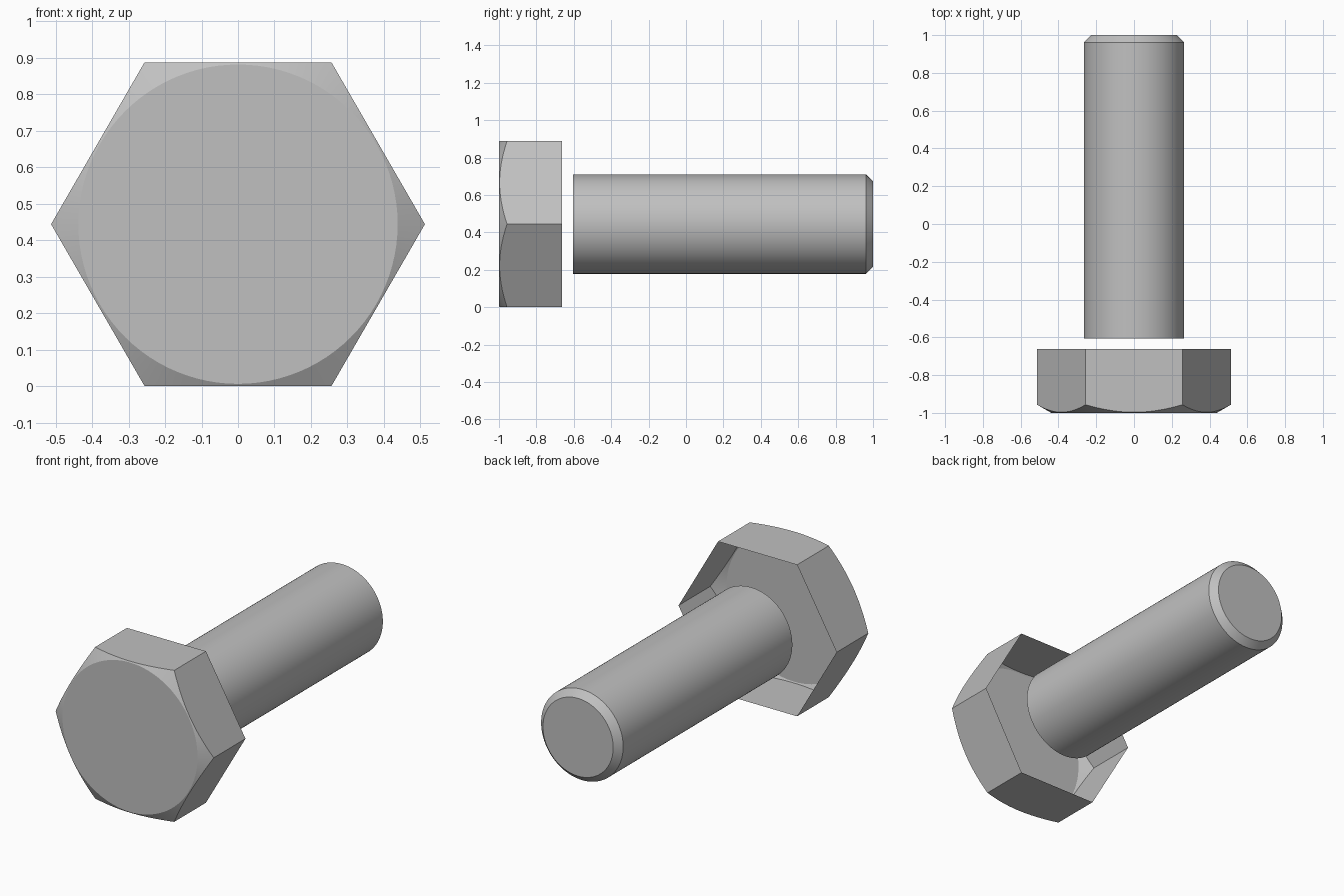
import bpy, bmesh, math

if "Cube" in bpy.data.objects:
    bpy.data.objects.remove(bpy.data.objects["Cube"])

CZ = 0.444           # height of the bolt axis
APOTHEM = 0.444      # half width across the flats
N = 96               # segments round the axis (multiple of 6)

steel = bpy.data.materials.new("steel grey")
steel.diffuse_color = (0.53, 0.53, 0.53, 1)
steel.use_nodes = True
steel.node_tree.nodes["Principled BSDF"].inputs["Base Color"].default_value = steel.diffuse_color


def ring(bm, radius, y):
    """Ring round the y axis; radius and y are functions of the angle."""
    angles = [2 * math.pi * i / N for i in range(N)]
    return [bm.verts.new((radius(a) * math.cos(a), y(a), CZ + radius(a) * math.sin(a)))
            for a in angles]


def bridge(bm, front, back):
    for i in range(N):
        j = (i + 1) % N
        bm.faces.new((front[i], back[i], back[j], front[j]))


def finish(bm, name):
    mesh = bpy.data.meshes.new(name)
    bm.to_mesh(mesh)
    bm.free()
    mesh.materials.append(steel)
    obj = bpy.data.objects.new(name, mesh)
    bpy.context.collection.objects.link(obj)
    bpy.ops.object.select_all(action='DESELECT')
    obj.select_set(True)
    bpy.context.view_layer.objects.active = obj
    bpy.ops.object.shade_smooth_by_angle(angle=math.radians(25))


# Hexagonal head: round front face, conical chamfer, flat sides, open back
FACE_R = 0.438


def hex_radius(a):
    return APOTHEM / math.cos(a % (math.pi / 3) - math.pi / 6)


bm = bmesh.new()
face = ring(bm, lambda a: FACE_R, lambda a: -1)
rim = ring(bm, hex_radius, lambda a: -1 + (hex_radius(a) - FACE_R) * math.tan(math.pi / 6))
bm.faces.new(face)
bridge(bm, face, rim)
step = N // 6
back = [bm.verts.new((rim[k * step].co.x, -0.663, rim[k * step].co.z)) for k in range(6)]
for k in range(6):
    edge = [rim[(k * step + i) % N] for i in range(step + 1)]
    bm.faces.new([back[k], back[(k + 1) % 6]] + edge[::-1])
finish(bm, "hex_head")

# Shank: open at the head end, chamfered and capped at the tip
bm = bmesh.new()
rings = [ring(bm, lambda a, r=r: r, lambda a, y=y: y)
         for r, y in ((0.266, -0.605), (0.266, 0.962), (0.228, 1.0))]
for front, rear in zip(rings, rings[1:]):
    bridge(bm, front, rear)
bm.faces.new(rings[-1][::-1])
finish(bm, "shank")
